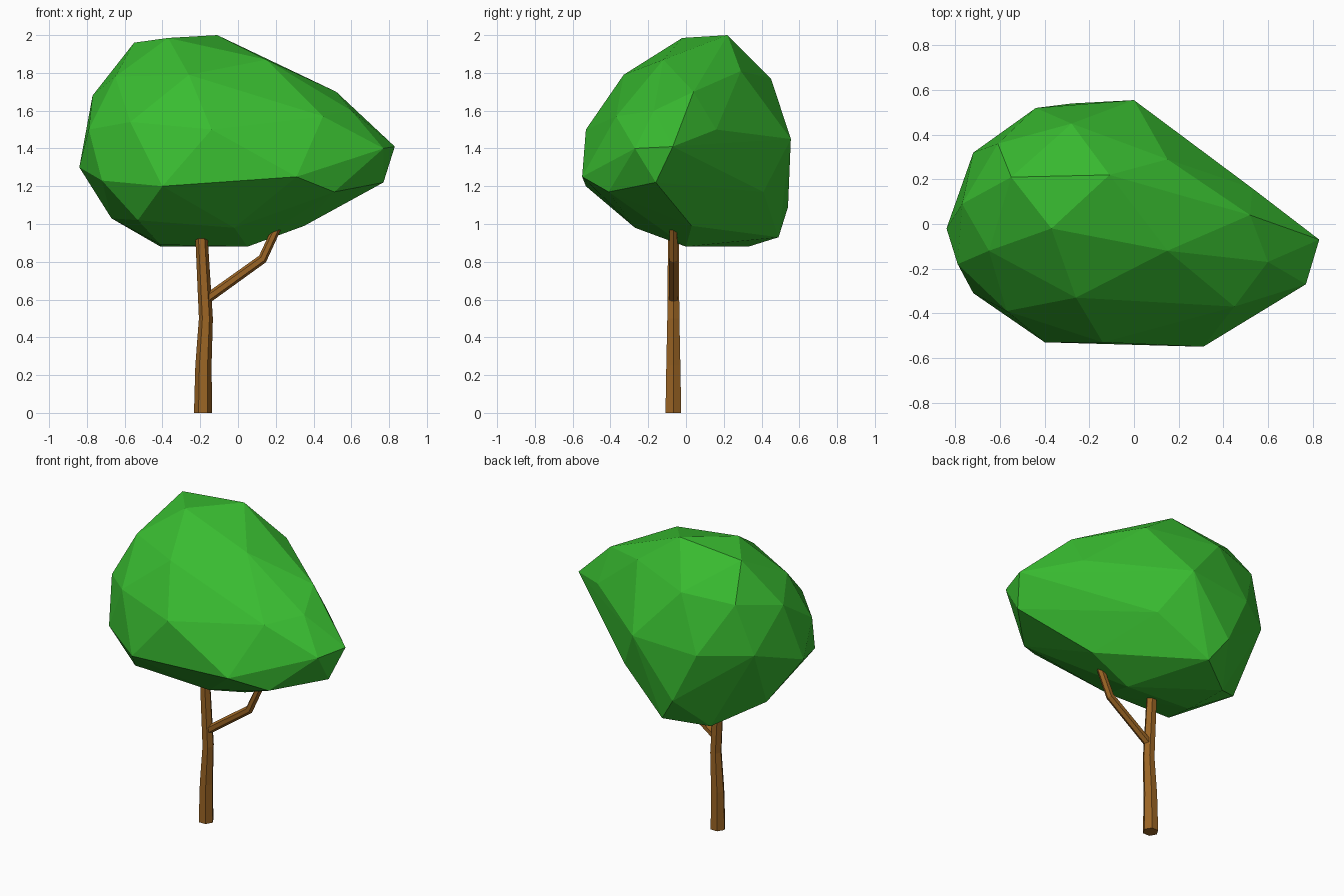
import bpy, bmesh, math
from mathutils import Vector

if "Cube" in bpy.data.objects:
    bpy.data.objects.remove(bpy.data.objects["Cube"])


def material(name, rgb):
    m = bpy.data.materials.new(name)
    m.diffuse_color = (*rgb, 1)
    m.use_nodes = True
    m.node_tree.nodes["Principled BSDF"].inputs["Base Color"].default_value = m.diffuse_color
    return m


def finish(bm, name, mat):
    bmesh.ops.recalc_face_normals(bm, faces=bm.faces)
    me = bpy.data.meshes.new(name)
    bm.to_mesh(me)
    bm.free()
    me.materials.append(mat)
    ob = bpy.data.objects.new(name, me)
    bpy.context.collection.objects.link(ob)
    return ob


def limb(name, path, mat, flat, sides=6):
    """Faceted tube through (x, z, radius) stations; flat = horizontal rings."""
    bm = bmesh.new()
    pts = [Vector((x, -0.067, z)) for x, z, r in path]
    rings = []
    for i, p in enumerate(pts):
        t = (pts[min(i + 1, len(pts) - 1)] - pts[max(i - 1, 0)]).normalized()
        if flat:
            t = Vector((0, 0, 1))
        v = Vector((0, 1, 0))
        u = v.cross(t)
        r = path[i][2]
        rings.append([bm.verts.new(p + r * (math.cos(a) * u + math.sin(a) * v))
                      for a in (2 * math.pi * k / sides for k in range(sides))])
    for a, b in zip(rings, rings[1:]):
        for k in range(sides):
            n = (k + 1) % sides
            bm.faces.new((a[k], a[n], b[n], b[k]))
    bm.faces.new(rings[0])
    bm.faces.new(rings[-1])
    return finish(bm, name, mat)


leaf = material("leaf green", (0.04, 0.50, 0.03))
bark = material("bark brown", (0.33, 0.13, 0.018))

# Trunk and side branch
limb("trunk", [(-0.185, 0, 0.048), (-0.183, 0.25, 0.043),
               (-0.17, 0.50, 0.037), (-0.197, 1.0, 0.032)], bark, True)
limb("branch", [(-0.17, 0.60, 0.026), (0.13, 0.815, 0.025),
                (0.22, 1.01, 0.023)], bark, False)

# Canopy: faceted hull around a few key corners
corners = [
    # crown
    (-0.11, 0.22, 2.0), (-0.37, -0.02, 1.985), (-0.55, 0.21, 1.96),
    (-0.28, 0.45, 1.77), (-0.61, 0.36, 1.74), (-0.77, 0.09, 1.68),
    (0.15, 0.29, 1.81), (0.52, 0.04, 1.70), (0.15, -0.12, 1.87),
    (-0.26, -0.33, 1.79), (-0.65, -0.12, 1.78),
    # middle
    (0.60, -0.17, 1.60), (0.45, -0.37, 1.57), (-0.14, -0.53, 1.50),
    (-0.57, -0.39, 1.54), (-0.79, -0.18, 1.50), (-0.84, -0.02, 1.30),
    (-0.72, 0.32, 1.42), (-0.44, 0.52, 1.42), (0.0, 0.555, 1.45),
    (0.53, 0.16, 1.50), (0.83, -0.07, 1.41), (0.77, -0.27, 1.40),
    # lower rim
    (-0.72, -0.31, 1.23), (-0.40, -0.53, 1.20), (0.31, -0.55, 1.25),
    (0.51, -0.41, 1.17), (0.77, -0.16, 1.22), (0.16, 0.41, 1.17),
    (-0.28, 0.54, 1.09),
    # underside
    (-0.53, -0.31, 1.02), (-0.02, -0.27, 0.98), (0.35, 0.03, 0.99),
    (-0.67, 0.12, 1.03), (-0.41, 0.33, 0.88), (0.05, 0.0, 0.88),
    (-0.17, 0.49, 0.93), (-0.41, 0.02, 0.89),
]
bm = bmesh.new()
for c in corners:
    bm.verts.new(c)
bmesh.ops.convex_hull(bm, input=bm.verts)
bmesh.ops.delete(bm, geom=[v for v in bm.verts if not v.link_faces], context='VERTS')
finish(bm, "canopy", leaf)
